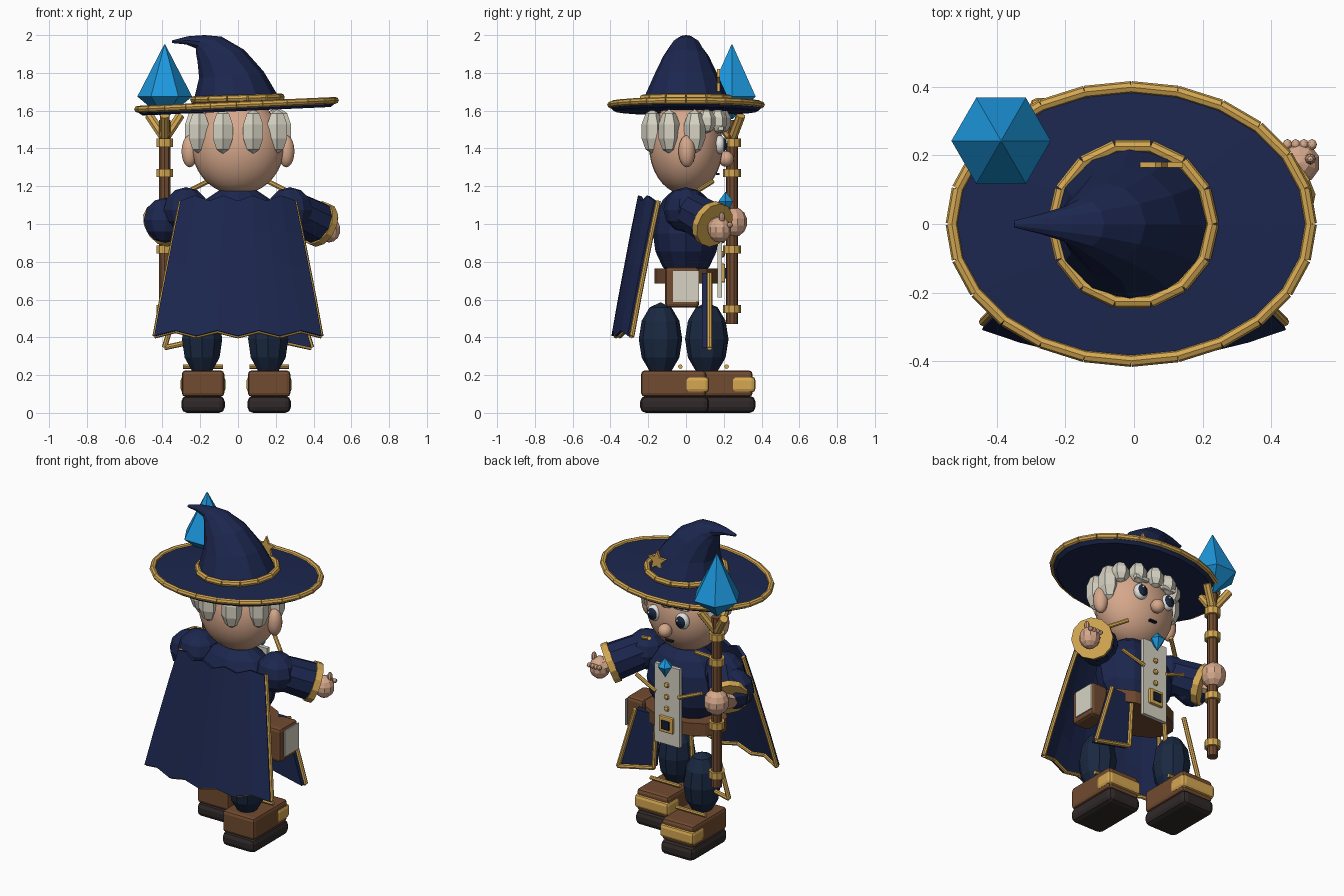
import bpy, bmesh, math
from mathutils import Vector, Matrix

if "Cube" in bpy.data.objects:
    bpy.data.objects.remove(bpy.data.objects["Cube"])


def material(name, *rgb):
    m = bpy.data.materials.new(name)
    m.use_nodes = True
    m.diffuse_color = (*rgb, 1)
    m.node_tree.nodes["Principled BSDF"].inputs["Base Color"].default_value = (*rgb, 1)
    return m


NAVY = material("navy cloth", .0115, .02, .077)
SLATE = material("slate trousers", .01, .021, .052)
GOLD = material("gold trim", .66, .39, .085)
BROWN = material("brown leather", .165, .07, .03)
SOLE = material("dark sole", .03, .022, .022)
SKIN = material("skin", .67, .39, .26)
CREAM = material("cream hair", .68, .65, .55)
GEM = material("blue crystal", .012, .31, .72)
DARK = material("dark pupil", .006, .012, .03)
WHITE = material("eye white", .75, .75, .72)


def finish(name, mat, bm, smooth=False):
    bmesh.ops.recalc_face_normals(bm, faces=bm.faces)
    me = bpy.data.meshes.new(name)
    bm.to_mesh(me)
    bm.free()
    me.materials.append(mat)
    for p in me.polygons:
        p.use_smooth = smooth
    ob = bpy.data.objects.new(name, me)
    bpy.context.collection.objects.link(ob)
    return ob


def ball(name, mat, loc, rad, u=10, v=6, smooth=False):
    bm = bmesh.new()
    mtx = Matrix.Translation(loc) @ Matrix.Diagonal((*rad, 1))
    bmesh.ops.create_uvsphere(bm, u_segments=u, v_segments=v, radius=1, matrix=mtx)
    return finish(name, mat, bm, smooth)


def box(name, mat, loc, size, bevel=0.0):
    bm = bmesh.new()
    bmesh.ops.create_cube(bm, size=1, matrix=Matrix.Translation(loc) @ Matrix.Diagonal((*size, 1)))
    ob = finish(name, mat, bm)
    if bevel:
        mod = ob.modifiers.new("bevel", "BEVEL")
        mod.width, mod.segments = bevel, 2
    return ob


def add_rod(bm, p, q, r1, r2, n):
    p, q = Vector(p), Vector(q)
    d = q - p
    mtx = Matrix.Translation((p + q) / 2) @ d.to_track_quat("Z", "Y").to_matrix().to_4x4()
    bmesh.ops.create_cone(bm, cap_ends=True, segments=n, radius1=r1, radius2=r2,
                          depth=d.length, matrix=mtx)


def rod(name, mat, p, q, r1, r2=None, n=8):
    bm = bmesh.new()
    add_rod(bm, p, q, r1, r1 if r2 is None else r2, n)
    return finish(name, mat, bm)


def trim(name, pts, r, closed=False):
    """Chain of short gold rods along a path."""
    bm = bmesh.new()
    for a, b in zip(pts, pts[1:] + (pts[:1] if closed else [])):
        add_rod(bm, a, b, r, r, 8)
    return finish(name, GOLD, bm)


def loft(name, mat, rings):
    bm = bmesh.new()
    loops = [[bm.verts.new(p) for p in ring] for ring in rings]
    for a, b in zip(loops, loops[1:]):
        for i in range(len(a)):
            j = (i + 1) % len(a)
            bm.faces.new((a[i], a[j], b[j], b[i]))
    bm.faces.new(loops[0])
    bm.faces.new(loops[-1])
    return finish(name, mat, bm)


def crystal(name, loc, r, up, down, n=6):
    x, y, z = loc
    def ring(k, h):
        return [(x + k * r * math.cos(math.tau * i / n),
                 y + k * r * math.sin(math.tau * i / n), z + h) for i in range(n)]
    return loft(name, GEM, [ring(.02, -down), ring(1, 0), ring(.02, up)])


# Boots and legs, the -x foot steps forward
for side, x, y in (("left", .165, -.06), ("right", -.185, .185)):
    box(side + "_sole", SOLE, (x, y, .045), (.23, .365, .09), .03)
    box(side + "_boot", BROWN, (x, y - .005, .155), (.225, .345, .14), .02)
    box(side + "_toe_cap", GOLD, (x, y + .12, .15), (.238, .125, .085), .02)
    ball(side + "_leg", SLATE, (x - .005, y - .075, .39), (.112, .115, .195))
    trim(side + "_boot_trim", [(x - .105, y + .03, .245), (x + .105, y + .03, .245)], .012)

# Torso, belt and front strip
ball("torso", NAVY, (0, 0, .95), (.25, .175, .25), 12, 8)
bm = bmesh.new()
bmesh.ops.create_cone(bm, cap_ends=True, segments=14, radius1=1, radius2=1, depth=.08,
                      matrix=Matrix.Translation((0, 0, .725)) @ Matrix.Diagonal((.27, .168, 1, 1)))
finish("belt", BROWN, bm)
box("front_strip", CREAM, (0, .178, .86), (.175, .024, .5))
box("buckle", GOLD, (0, .195, .74), (.1, .025, .1), .008)
box("buckle_center", DARK, (0, .21, .74), (.055, .008, .055))
for i in range(3):
    ball("button", GOLD, (0, .195, .84 + .075 * i), (.018, .012, .018), 8, 4)
crystal("pendant", (0, .21, 1.12), .045, .05, .07)
box("pouch", BROWN, (.315, -.02, .665), (.12, .18, .215), .02)
box("pouch_label", CREAM, (.378, 0, .67), (.008, .14, .165))

# Coat tails, with trims on both sides
tail = [(.12, .105, .74), (.14, .105, .40), (.39, .105, .345), (.27, .105, .74)]
bm = bmesh.new()
bm.faces.new([bm.verts.new(p) for p in tail])
cloth = finish("coat_tail", NAVY, bm).modifiers.new("thickness", "SOLIDIFY")
cloth.thickness, cloth.offset = .04, 0
for s in (1, -1):
    trim("coat_tail_trim", [(s * x, y + .02, z) for x, y, z in tail], .014)
    trim("lapel_trim", [(s * .08, .19, .93), (s * .23, .17, .99)], .012)
    trim("collar_trim", [(s * .26, .06, 1.175), (s * .16, .14, 1.225)], .013)

# Cape: a curved sheet, wider and lower at the hem
def cape_point(u, t):
    wave = .014 * (1 if round(u * 4) % 2 else -1)
    x = u * (.3 + .14 * t)
    y = -.25 - .135 * t + u * u * (.09 - .005 * t)
    return (x, y, 1.135 - .715 * t + wave * (abs(2 * t - 1) ** 4))

def cape_edge(u, t):
    x, y, z = cape_point(u, t)
    return (x, y + .014, z)

bm = bmesh.new()
grid = [[bm.verts.new(cape_point(i / 4, j / 4)) for i in range(-4, 5)] for j in range(5)]
for a, b in zip(grid, grid[1:]):
    for i in range(8):
        bm.faces.new((a[i], a[i + 1], b[i + 1], b[i]))
cape = finish("cape", NAVY, bm).modifiers.new("thickness", "SOLIDIFY")
cape.thickness, cape.offset = .02, 0
for s in (1, -1):
    trim("cape_side_trim", [cape_edge(s, j / 4) for j in range(5)], .013)
trim("cape_hem_trim", [cape_edge(i / 4, 1) for i in range(-4, 5)], .012)

# Arms: shoulder, sleeve, cuff and hand
for s, reach in ((1, .43), (-1, .395)):
    start, end = Vector((s * .27, 0, 1.08)), Vector((s * reach, .14, 1.0))
    step = (end - start).normalized() * .02
    ball("shoulder", NAVY, (s * .275, 0, 1.075), (.125, .12, .12), 10, 6)
    rod("sleeve", NAVY, start, end, .105, .116, 10)
    rod("cuff", GOLD, end - step, end + step, .122, n=12)
    rod("wrist", SKIN, end, end + step * 2.5, .05)
ball("elbow", NAVY, (-.385, .06, 1.02), (.12, .11, .12), 10, 6)
ball("open_hand", SKIN, (.483, .178, .97), (.062, .062, .068), 10, 7)
for i in range(4):
    ball("finger", SKIN, (.448 + .024 * i, .232, .995), (.014, .016, .014), 8, 6)
ball("thumb", SKIN, (.515, .19, 1.035), (.016, .016, .03), 8, 6)
ball("staff_hand", SKIN, (-.39, .25, 1.01), (.075, .075, .08), 10, 7)

# Head and face
ball("head", SKIN, (0, 0, 1.41), (.245, .195, .255), 28, 18, True)
for s in (1, -1):
    ball("ear", SKIN, (s * .255, .005, 1.385), (.045, .045, .085), 14, 10, True)
    ball("eye", WHITE, (s * .1, .178, 1.42), (.045, .032, .05), 16, 10, True)
    ball("iris", SLATE, (s * .1, .195, 1.42), (.034, .022, .038), 14, 8, True)
    ball("pupil", DARK, (s * .1, .207, 1.42), (.02, .014, .022), 12, 8, True)
    ball("eye_glint", WHITE, (s * .1 + .012, .217, 1.433), (.008, .006, .008), 8, 5, True)
    box("brow", CREAM, (s * .1, .185, 1.505), (.1, .03, .025), .008)
ball("nose", SKIN, (0, .212, 1.345), (.042, .042, .042), 12, 8, True)
box("mouth", DARK, (0, .168, 1.265), (.05, .02, .01))

# Long hair tufts around the back and sides, short fringe in front
def tuft(degrees, z, rad):
    a = math.radians(degrees)
    ball("hair_tuft", CREAM, (.235 * math.cos(a), .19 * math.sin(a), z), rad, 6, 5)

for i in range(3):
    for s in (1, -1):
        tuft(-90 + s * (20 + 42 * i), 1.49, (.064, .06, .118))
for i in range(5):
    tuft(35 + 27.5 * i, 1.545, (.056, .05, .065))

# Hat: tilted brim, bent crown, band and star
def brim_ring(k, dz, n=24):
    pts = [(k * .525 * math.cos(math.tau * i / n), k * .4 * math.sin(math.tau * i / n)) for i in range(n)]
    return [(x - .008, y, 1.625 + dz + .045 * x) for x, y in pts]

loft("hat_brim", NAVY, [brim_ring(.95, -.028), brim_ring(.99, -.012), brim_ring(.99, .01), brim_ring(.45, .025)])
trim("brim_trim", brim_ring(.998, .006), .018, True)

def crown_ring(x, z, r, ry, tilt, n=12):
    ring = []
    for i in range(n):
        a = math.tau * i / n
        ring.append((x + r * math.cos(a) * math.cos(tilt), ry * math.sin(a),
                     z + r * math.cos(a) * math.sin(tilt)))
    return ring

loft("hat_crown", NAVY, [crown_ring(*p) for p in (
    (-.005, 1.64, .235, .235, .04), (-.035, 1.79, .172, .168, .1), (-.09, 1.89, .128, .12, .25),
    (-.155, 1.95, .08, .075, .55), (-.2, 1.965, .042, .052, 1.0), (-.27, 1.972, .022, .03, 1.4),
    (-.35, 1.965, .007, .01, 1.5))])
trim("hat_band", crown_ring(-.003, 1.665, .232, .232, .03, 14), .019, True)
bm = bmesh.new()
star = []
for i in range(10):
    a, r = math.tau * i / 10 + math.pi / 2, .03 if i % 2 else .066
    star.append(bm.verts.new((.08 + r * math.cos(a), .165, 1.755 + r * math.sin(a))))
bm.faces.new(star)
finish("hat_star", GOLD, bm).modifiers.new("thickness", "SOLIDIFY").thickness = .016

# Staff with rings, prongs and crystal
sx, sy = -.388, .243
rod("staff", BROWN, (sx, sy, .47), (sx, sy, 1.55), .032, n=10)
for z in (.55, .865, 1.27, 1.43):
    rod("staff_ring", GOLD, (sx, sy, z - .022), (sx, sy, z + .022), .047, n=10)
for a in (.52, 2.62, 4.71):
    rod("staff_prong", GOLD, (sx, sy, 1.45),
        (sx + .095 * math.cos(a), sy + .095 * math.sin(a), 1.575), .025)
crystal("staff_crystal", (sx, sy, 1.675), .145, .275, .12)
